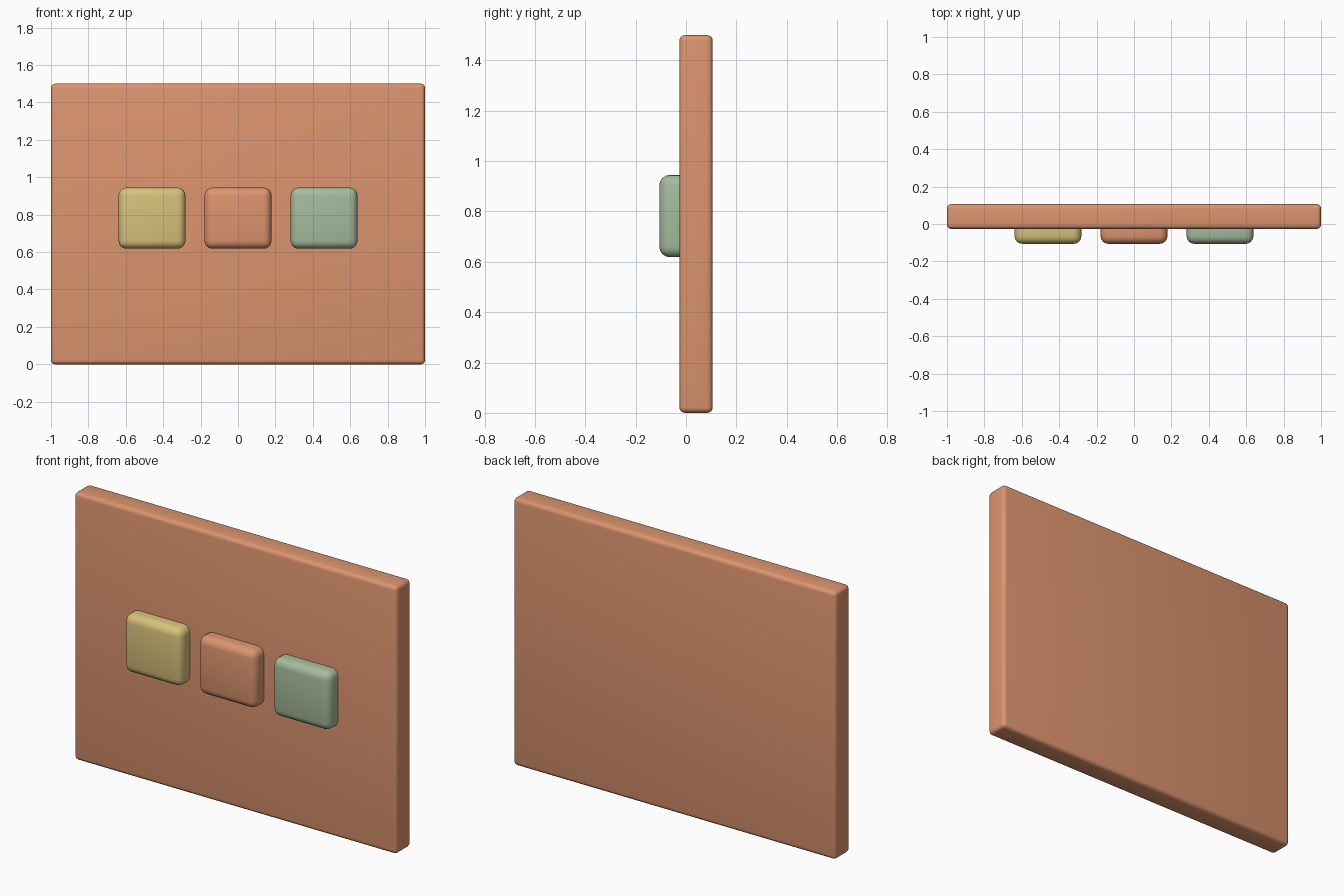
import bpy
import math

if "Cube" in bpy.data.objects:
    bpy.data.objects.remove(bpy.data.objects["Cube"])


def material(name, rgb):
    m = bpy.data.materials.new(name)
    m.diffuse_color = (*rgb, 1)
    m.use_nodes = True
    m.node_tree.nodes["Principled BSDF"].inputs["Base Color"].default_value = m.diffuse_color
    return m


def rounded_box(name, lo, hi, radius, mat):
    """Box between two corners with rounded edges."""
    centre = [(a + b) / 2 for a, b in zip(lo, hi)]
    bpy.ops.mesh.primitive_cube_add(size=1, location=centre)
    ob = bpy.context.object
    ob.name = name
    ob.scale = [b - a for a, b in zip(lo, hi)]
    bpy.ops.object.transform_apply(location=False, rotation=False, scale=True)
    bevel = ob.modifiers.new("rounding", 'BEVEL')
    bevel.width = radius
    bevel.segments = 4
    bpy.ops.object.modifier_apply(modifier=bevel.name)
    bpy.ops.object.shade_smooth_by_angle(angle=math.radians(35))
    ob.data.materials.append(mat)
    return ob


terracotta = material("terracotta", (0.72, 0.30, 0.16))
mustard = material("mustard", (0.68, 0.54, 0.20))
sage = material("sage", (0.38, 0.50, 0.34))

# Upright wall panel
rounded_box("wall_panel", (-1, -0.026, 0), (1, 0.106, 1.5), 0.022, terracotta)

# Row of three raised buttons, their backs sunk into the panel
for side, x, mat in (("left", -0.46, mustard),
                     ("middle", 0, terracotta),
                     ("right", 0.46, sage)):
    rounded_box(side + "_button", (x - 0.179, -0.106, 0.618),
                (x + 0.179, 0.055, 0.945), 0.042, mat)
